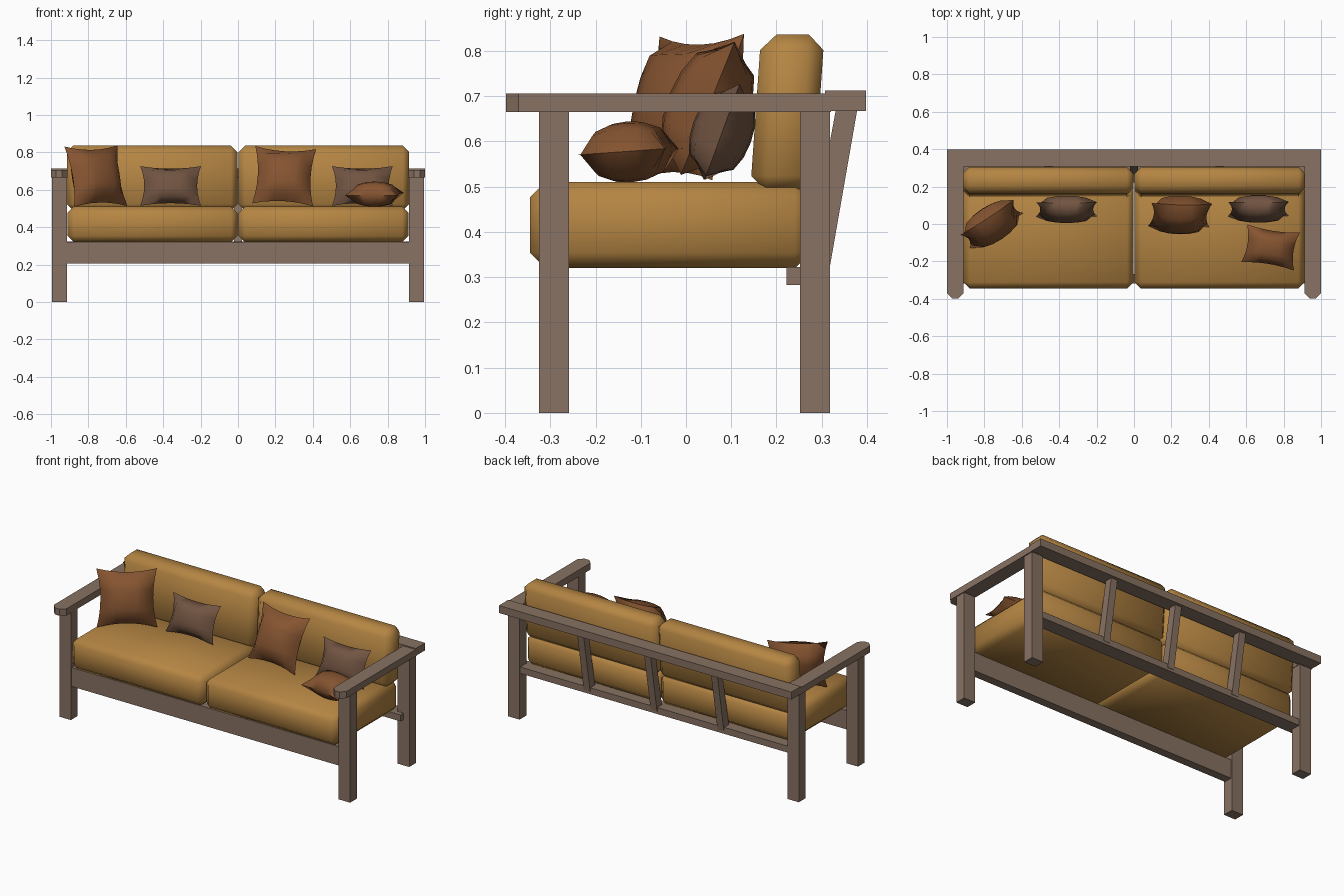
import bpy, bmesh, math
from mathutils import Matrix, Vector

if "Cube" in bpy.data.objects:
    bpy.data.objects.remove(bpy.data.objects["Cube"])


def material(name, rgb):
    m = bpy.data.materials.new(name)
    m.diffuse_color = (*rgb, 1)
    m.use_nodes = True
    m.node_tree.nodes["Principled BSDF"].inputs["Base Color"].default_value = m.diffuse_color
    return m


WOOD = material("weathered wood", (0.245, 0.168, 0.122))
OCHRE = material("ochre fabric", (0.46, 0.235, 0.056))
RUST = material("rust fabric", (0.235, 0.088, 0.030))
TAUPE = material("taupe fabric", (0.165, 0.088, 0.053))


def finish(bm, name, mat, angle=None):
    bmesh.ops.recalc_face_normals(bm, faces=bm.faces)
    me = bpy.data.meshes.new(name)
    bm.to_mesh(me)
    bm.free()
    me.materials.append(mat)
    ob = bpy.data.objects.new(name, me)
    bpy.context.collection.objects.link(ob)
    if angle:
        bpy.ops.object.select_all(action='DESELECT')
        ob.select_set(True)
        bpy.context.view_layer.objects.active = ob
        bpy.ops.object.shade_smooth_by_angle(angle=math.radians(angle))
    return ob


def box_mesh(x0, x1, y0, y1, z0, z1):
    bm = bmesh.new()
    bmesh.ops.create_cube(bm, size=1)
    for v in bm.verts:
        v.co = Vector((x1 if v.co.x > 0 else x0,
                       y1 if v.co.y > 0 else y0,
                       z1 if v.co.z > 0 else z0))
    return bm


def prism(name, pts, axis, a, b, mat):
    """Extrude a 2D outline: axis 'x' takes (y, z) points, axis 'z' takes (x, y)."""
    bm = bmesh.new()
    place = (lambda p, t: (t, *p)) if axis == 'x' else (lambda p, t: (*p, t))
    lo = [bm.verts.new(place(p, a)) for p in pts]
    hi = [bm.verts.new(place(p, b)) for p in pts]
    bm.faces.new(lo)
    bm.faces.new(hi)
    for i in range(len(pts)):
        j = (i + 1) % len(pts)
        bm.faces.new((lo[i], lo[j], hi[j], hi[i]))
    return finish(bm, name, mat)


def cushion(name, dims, lean=0.0):
    """Soft block with one wide chamfer; lean shifts the bottom forward."""
    bm = box_mesh(*dims)
    bmesh.ops.bevel(bm, geom=bm.edges[:], offset=0.034, segments=1,
                    affect='EDGES', profile=0.5)
    for v in bm.verts:
        v.co.y -= lean * (dims[5] - v.co.z) / (dims[5] - dims[4])
    return finish(bm, name, OCHRE, 65)


def pillow(name, mat, loc, w, h, t, yaw, tilt, roll=0, n=6, pinch=0.13):
    """Two puffed grids sharing a pinched rim."""
    bm = bmesh.new()
    grids = []
    for side in (-1, 1):
        g = {}
        for i in range(n + 1):
            for j in range(n + 1):
                u, v = 2 * i / n - 1, 2 * j / n - 1
                rim = abs(u) == 1 or abs(v) == 1
                if rim and grids:
                    g[i, j] = grids[0][i, j]
                    continue
                puff = 0 if rim else ((1 - u * u) * (1 - v * v)) ** 0.45
                g[i, j] = bm.verts.new((
                    w / 2 * u * (1 - pinch * (1 - v * v) * u * u),
                    side * t / 2 * puff,
                    h / 2 * v * (1 - pinch * (1 - u * u) * v * v)))
        for i in range(n):
            for j in range(n):
                bm.faces.new((g[i, j], g[i + 1, j], g[i + 1, j + 1], g[i, j + 1]))
        grids.append(g)
    rad = math.radians
    bm.transform(Matrix.Translation(loc) @ Matrix.Rotation(rad(yaw), 4, 'Z')
                 @ Matrix.Rotation(rad(-tilt), 4, 'X')
                 @ Matrix.Rotation(rad(roll), 4, 'Y'))
    return finish(bm, name, mat, 60)


# Legs, armrests and cushions, left and right
for s, side in ((-1, "left"), (1, "right")):
    def span(a, b):
        return (a, b) if s > 0 else (-b, -a)
    lx = span(0.915, 0.994)
    finish(box_mesh(*lx, -0.325, -0.259, 0, 0.667), side + "_front_leg", WOOD)
    finish(box_mesh(*lx, 0.252, 0.318, 0, 0.667), side + "_back_leg", WOOD)
    arm = [(0.912, 0.32), (0.912, -0.37), (0.94, -0.398), (0.972, -0.398),
           (1.0, -0.37), (1.0, 0.32)]
    prism(side + "_armrest", [(s * x, y) for x, y in arm], 'z', 0.665, 0.706, WOOD)
    cushion(side + "_seat_cushion", (*span(0.003, 0.912), -0.345, 0.275, 0.32, 0.51))
    cushion(side + "_back_cushion", (*span(0.003, 0.915), 0.166, 0.306, 0.49, 0.836), 0.024)

# Rails
finish(box_mesh(-0.92, 0.92, -0.318, -0.266, 0.205, 0.322), "front_apron", WOOD)
finish(box_mesh(-0.955, 0.955, 0.222, 0.312, 0.283, 0.323), "back_lower_rail", WOOD)
finish(box_mesh(-1, 1, 0.307, 0.398, 0.667, 0.713), "back_top_rail", WOOD)

# Slanted back slats
for i, x in enumerate((-0.457, 0, 0.457)):
    prism("back_slat_%d" % (i + 1),
          [(0.262, 0.30), (0.314, 0.30), (0.382, 0.69), (0.335, 0.69)],
          'x', x - 0.022, x + 0.022, WOOD)

# Scatter pillows
pillow("left_square_pillow", RUST, (-0.76, 0.0, 0.673), 0.34, 0.335, 0.18, 33, 15, -1)
pillow("left_small_pillow", TAUPE, (-0.36, 0.078, 0.621), 0.325, 0.225, 0.135, 0, 20)
pillow("middle_square_pillow", RUST, (0.247, 0.048, 0.673), 0.325, 0.33, 0.18, 0, 22, 3)
pillow("right_small_pillow", TAUPE, (0.665, 0.08, 0.621), 0.325, 0.225, 0.135, 0, 20)
pillow("lying_pillow", RUST, (0.73, -0.125, 0.577), 0.285, 0.205, 0.135, -9, 86)
